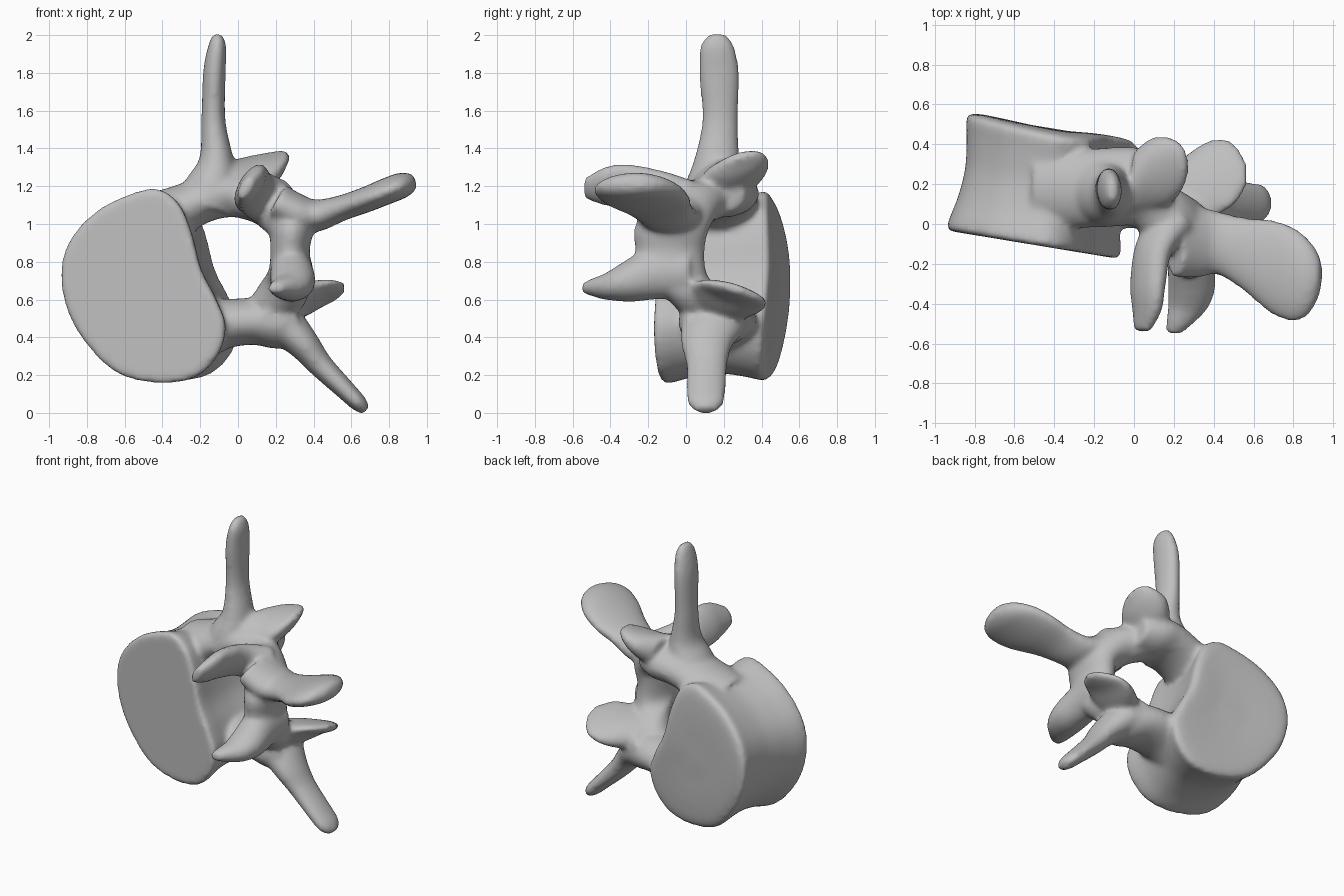
import bpy
import bmesh
from math import sin, cos, tau
from mathutils import Vector

if "Cube" in bpy.data.objects:
    bpy.data.objects.remove(bpy.data.objects["Cube"], do_unlink=True)

bone = bpy.data.materials.new("bone_grey")
bone.use_nodes = True
bone.diffuse_color = (0.52, 0.52, 0.52, 1)
bone.node_tree.nodes["Principled BSDF"].inputs["Base Color"].default_value = bone.diffuse_color
parts = []


def spline(nodes, steps, closed=False):
    """Smooth curve through nodes of any dimension."""
    count = len(nodes)
    pick = (lambda i: nodes[i % count]) if closed else (lambda i: nodes[min(max(i, 0), count - 1)])
    result = []
    for i in range(count if closed else count - 1):
        p, q, r, s = (pick(i + k) for k in (-1, 0, 1, 2))
        for k in range(steps):
            t = k / steps
            result.append([b + 0.5 * t * (c - a + t * (2 * a - 5 * b + 4 * c - d + t * (3 * (b - c) + d - a)))
                           for a, b, c, d in zip(p, q, r, s)])
    if not closed:
        result.append(list(nodes[-1]))
    return result


def loft(name, rings):
    """Closed skin over a row of equal rings."""
    bm = bmesh.new()
    loops = [[bm.verts.new(p) for p in ring] for ring in rings]
    size = len(loops[0])
    for low, high in zip(loops, loops[1:]):
        for i in range(size):
            j = (i + 1) % size
            bm.faces.new((low[i], low[j], high[j], high[i]))
    bm.faces.new(loops[0][::-1])
    bm.faces.new(loops[-1])
    bmesh.ops.recalc_face_normals(bm, faces=bm.faces)
    mesh = bpy.data.meshes.new(name)
    bm.to_mesh(mesh)
    bm.free()
    obj = bpy.data.objects.new(name, mesh)
    bpy.context.collection.objects.link(obj)
    mesh.materials.append(bone)
    parts.append(obj)
    return obj


def limb(name, wide, *nodes):
    """Oval tube; each node is x, y, z, half width along wide, half thickness."""
    path = spline(nodes, 6)
    centres = [Vector(p[:3]) for p in path]
    last = len(path) - 1
    side = Vector(wide).normalized()
    rings = []
    for i, p in enumerate(path):
        along = centres[min(i + 1, last)] - centres[max(i - 1, 0)]
        up = along.cross(side).normalized()
        rings.append([centres[i] + side * p[3] * cos(tau * k / 24) + up * p[4] * sin(tau * k / 24)
                      for k in range(24)])
    loft(name, rings)


# Vertebral body: kidney outline lofted between two slanted end plates
outline = spline([(-.94, .75), (-.91, .55), (-.81, .37), (-.65, .215), (-.45, .16), (-.25, .18),
                  (-.12, .29), (-.07, .45), (-.12, .6), (-.2, .76), (-.25, .95), (-.32, 1.11),
                  (-.43, 1.185), (-.57, 1.16), (-.75, 1.07), (-.89, .92)], 5, closed=True)
body_rings = []
for t, scale in spline([(0, .95), (.025, 1), (.12, .985), (.3, .93), (.55, .9),
                        (.8, .935), (.95, .97), (1, .95), (1.02, .8), (1, .3)], 3):
    ring = []
    for x, z in outline:
        dx, dz = (x + .5) * scale, (z - .66) * scale
        y = .585 * t - .105 - .165 * dx - .15 * t * dz * dz
        ring.append((dx - .5 + .09 * t, y, .66 + dz))
    body_rings.append(ring)
body = loft("vertebra", body_rings)

ACROSS = (0, 1, 0)

# Pedicles and lamina: the ring around the canal
limb("upper_pedicle", ACROSS, (-.44, .18, 1.0, .22, .17), (-.25, .18, 1.1, .2, .125),
     (-.1, .185, 1.155, .2, .125), (.03, .19, 1.16, .19, .125), (.16, .16, 1.15, .15, .1))
limb("lower_pedicle", ACROSS, (-.25, .18, .43, .2, .19), (-.08, .18, .47, .2, .135),
     (.08, .17, .485, .2, .125), (.22, .14, .48, .18, .14), (.32, .13, .5, .14, .1))
limb("lamina", ACROSS, (-.06, .18, 1.155, .16, .11), (.08, .1, 1.13, .17, .115),
     (.19, .01, 1.09, .18, .13), (.275, -.07, .99, .2, .12), (.275, -.085, .87, .185, .105),
     (.275, -.07, .74, .18, .115), (.24, .03, .64, .15, .13), (.15, .12, .54, .14, .11))

# Transverse processes
limb("upper_transverse_process", ACROSS, (-.17, .17, 1.09, .19, .17), (-.13, .16, 1.22, .16, .14),
     (-.115, .165, 1.35, .12, .09), (-.13, .18, 1.55, .095, .064), (-.125, .175, 1.8, .107, .06),
     (-.11, .165, 1.94, .09, .048), (-.11, .165, 2.005, .045, .025))
limb("lower_transverse_process", ACROSS, (.14, .15, .53, .19, .14), (.26, .14, .45, .17, .11),
     (.35, .11, .36, .135, .085), (.435, .11, .255, .11, .067), (.57, .105, .12, .105, .053),
     (.64, .105, .05, .095, .045), (.677, .105, .01, .05, .025))

# Spinous process: flat blade widening to its tip
limb("spinous_process", ACROSS, (.2, -.08, 1.12, .19, .1), (.32, -.09, 1.055, .18, .1),
     (.42, -.095, 1.045, .16, .085), (.55, -.15, 1.085, .185, .068), (.68, -.21, 1.13, .235, .068),
     (.79, -.25, 1.175, .24, .07), (.87, -.265, 1.205, .195, .068), (.92, -.26, 1.22, .12, .05),
     (.94, -.25, 1.225, .05, .03))

# Articular processes reaching forward
limb("upper_front_facet", (.5, 0, .85), (.2, .02, 1.1, .14, .1), (.1, -.12, 1.16, .13, .08),
     (.07, -.3, 1.195, .135, .067), (.065, -.43, 1.2, .115, .055), (.04, -.54, 1.19, .06, .03))
limb("lower_front_facet", (1, 0, .1), (.29, .02, .75, .11, .13), (.285, -.15, .74, .115, .14),
     (.29, -.3, .695, .12, .11), (.275, -.41, .67, .105, .075), (.235, -.49, .665, .075, .05),
     (.2, -.55, .66, .04, .025))

# Articular processes reaching backward
limb("upper_back_facet", (0, 1, .3), (0, .2, 1.22, .17, .12), (.09, .25, 1.255, .19, .1),
     (.18, .265, 1.3, .175, .07), (.24, .28, 1.345, .12, .035), (.268, .28, 1.36, .05, .02))
limb("lower_back_facet", (0, 1, -.3), (.2, .12, .57, .17, .1), (.33, .2, .6, .2, .08),
     (.43, .24, .63, .2, .05), (.51, .25, .65, .155, .035), (.565, .25, .665, .06, .02))

# Fuse every part into one smooth bone
bpy.ops.object.select_all(action='DESELECT')
for part in parts:
    part.select_set(True)
bpy.context.view_layer.objects.active = body
bpy.ops.object.join()
fuse = body.modifiers.new("fuse", 'REMESH')
fuse.mode = 'VOXEL'
fuse.voxel_size = 0.016
fuse.use_smooth_shade = True
soften = body.modifiers.new("soften", 'SMOOTH')
soften.factor = 0.5
soften.iterations = 9
